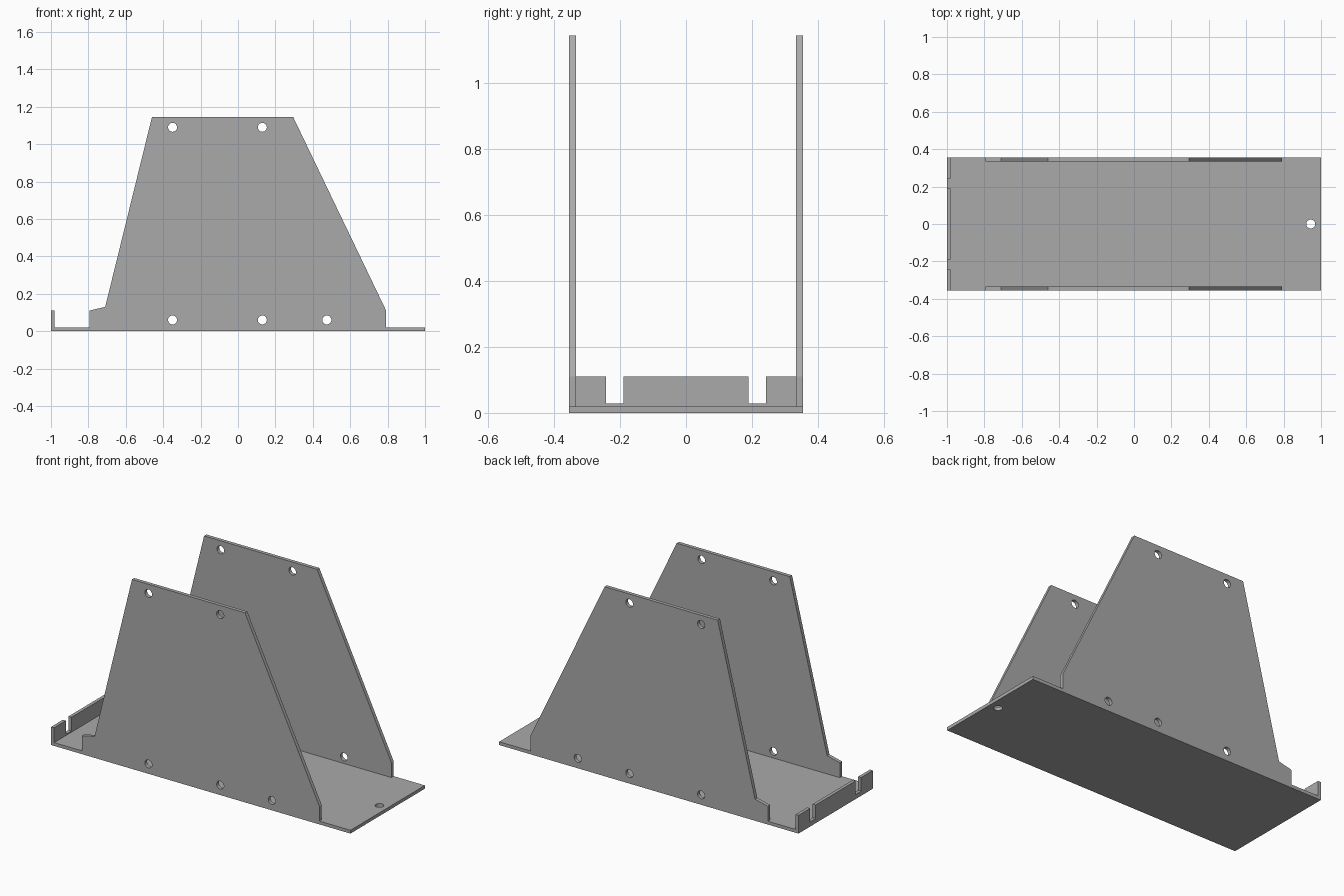
import bpy
from math import cos, sin, pi
from mathutils import Matrix

cube = bpy.data.objects.get("Cube")
if cube:
    bpy.data.objects.remove(cube)

GREY = (0.40, 0.40, 0.40, 1)
mat = bpy.data.materials.new("plain grey")
mat.use_nodes = True
mat.diffuse_color = GREY
mat.node_tree.nodes["Principled BSDF"].inputs["Base Color"].default_value = GREY

HALF_W, SHEET, HOLE_R = 0.355, 0.02, 0.024
UPRIGHT = Matrix.Rotation(pi / 2, 4, "X")               # profile plane becomes x-z
END_ON = Matrix(((0, 0, 1, 0), (1, 0, 0, 0), (0, 1, 0, 0), (0, 0, 0, 1)))  # becomes y-z


def circle(x, y, r=HOLE_R, n=32):
    return [(x + r * cos(2 * pi * i / n), y + r * sin(2 * pi * i / n)) for i in range(n)]


def sheet(name, outline, holes, thickness, centre, turn=Matrix()):
    """Flat sheet cut from an outline with round holes."""
    curve = bpy.data.curves.new(name, "CURVE")
    curve.dimensions = "2D"
    curve.fill_mode = "BOTH"
    curve.extrude = thickness / 2
    for loop in [outline] + [circle(*h) for h in holes]:
        spline = curve.splines.new("POLY")
        spline.points.add(len(loop) - 1)
        for point, (x, y) in zip(spline.points, loop):
            point.co = (x, y, 0, 1)
        spline.use_cyclic_u = True
    temp = bpy.data.objects.new(name + "_outline", curve)
    bpy.context.collection.objects.link(temp)
    graph = bpy.context.evaluated_depsgraph_get()
    mesh = bpy.data.meshes.new_from_object(temp.evaluated_get(graph))
    bpy.data.objects.remove(temp)
    mesh.transform(Matrix.Translation(centre) @ turn)
    mesh.shade_flat()
    mesh.materials.clear()
    mesh.materials.append(mat)
    obj = bpy.data.objects.new(name, mesh)
    bpy.context.collection.objects.link(obj)
    return obj


# Base plate with one mounting hole
sheet("base_plate",
      [(-1, -HALF_W), (1, -HALF_W), (1, HALF_W), (-1, HALF_W)],
      [(0.945, 0)], SHEET, (0, 0, SHEET / 2))

# Two tall tapered side panels with bolt holes
panel = [(-0.795, SHEET), (0.792, SHEET), (0.792, 0.11), (0.295, 1.145),
         (-0.46, 1.145), (-0.71, 0.13), (-0.795, 0.11)]
bolts = [(-0.35, 1.09), (0.13, 1.09), (-0.35, 0.06), (0.13, 0.06), (0.475, 0.06)]
for side, name in ((-1, "front_panel"), (1, "back_panel")):
    sheet(name, panel, bolts, 0.022, (0, side * (HALF_W - 0.011), 0), UPRIGHT)

# Low end lip with two notches
half = [(HALF_W, SHEET), (HALF_W, 0.11), (0.243, 0.11), (0.243, 0.028),
        (0.19, 0.028), (0.19, 0.11)]
lip = half + [(-y, z) for y, z in reversed(half)]
sheet("end_lip", lip, [], SHEET, (-1 + SHEET / 2, 0, 0), END_ON)
